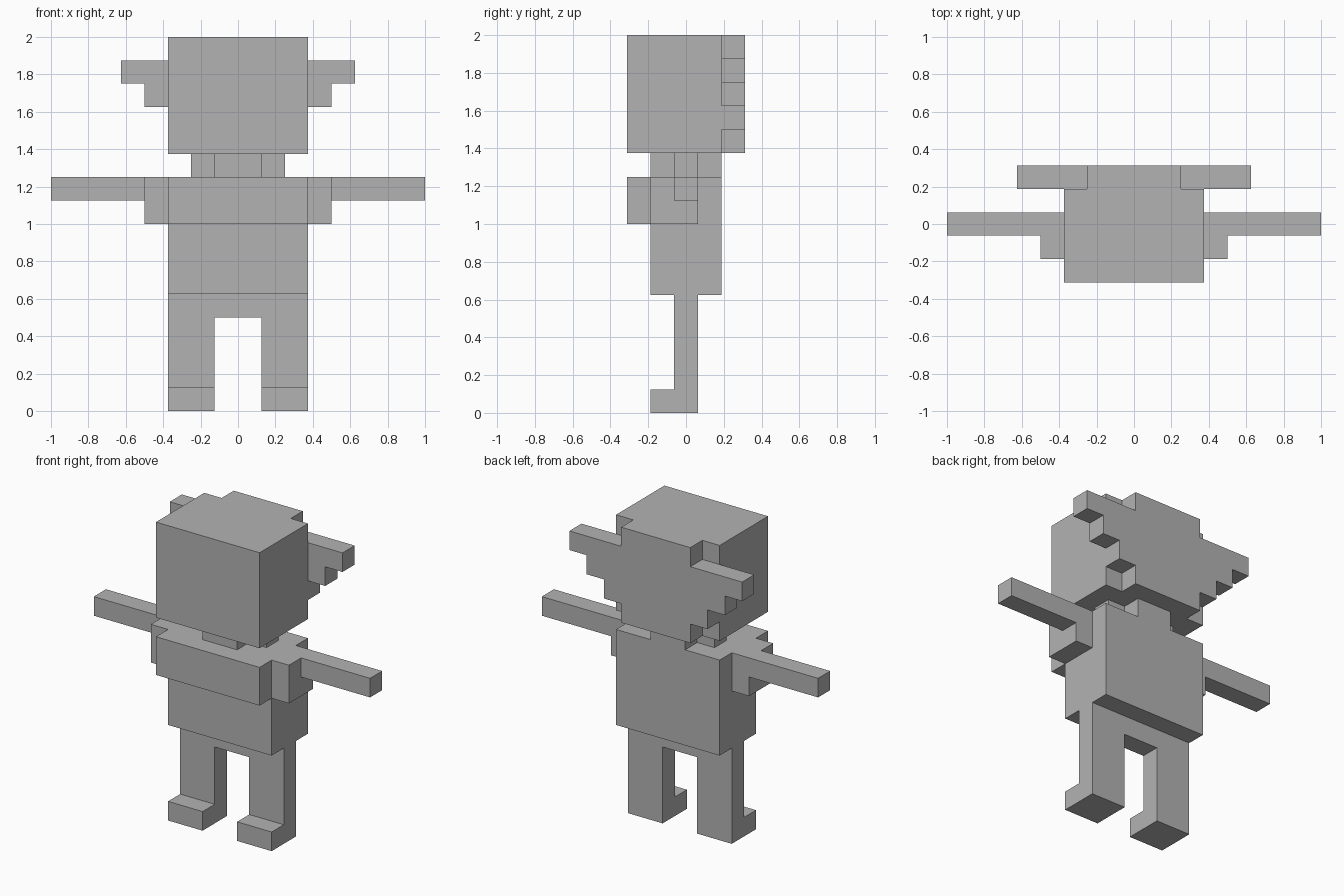
import bpy
import bmesh
from mathutils import Vector

if "Cube" in bpy.data.objects:
    bpy.data.objects.remove(bpy.data.objects["Cube"], do_unlink=True)

U = 0.125  # size of one block; all sizes below are in blocks

grey = bpy.data.materials.new("plain grey")
grey.use_nodes = True
grey.diffuse_color = (0.45, 0.45, 0.45, 1)
grey.node_tree.nodes["Principled BSDF"].inputs["Base Color"].default_value = grey.diffuse_color


def prism(name, outline, axis, low, high):
    """Extrude an outline along y (outline in x, z) or z (outline in x, y)."""
    bm = bmesh.new()
    if axis == "y":
        points = [Vector((a, low, b)) for a, b in outline]
        step = Vector((0, high - low, 0))
    else:
        points = [Vector((a, b, low)) for a, b in outline]
        step = Vector((0, 0, high - low))
    face = bm.faces.new([bm.verts.new(p * U) for p in points])
    result = bmesh.ops.extrude_face_region(bm, geom=[face])
    moved = [g for g in result["geom"] if isinstance(g, bmesh.types.BMVert)]
    bmesh.ops.translate(bm, verts=moved, vec=step * U)
    bmesh.ops.recalc_face_normals(bm, faces=bm.faces)
    mesh = bpy.data.meshes.new(name)
    bm.to_mesh(mesh)
    bm.free()
    mesh.materials.append(grey)
    obj = bpy.data.objects.new(name, mesh)
    bpy.context.scene.collection.objects.link(obj)
    return obj


def block(name, x, y, z):
    outline = [(x[0], z[0]), (x[1], z[0]), (x[1], z[1]), (x[0], z[1])]
    return prism(name, outline, "y", *y)


def mirrored(half):
    """Close a right-hand half outline with its mirror image across x = 0."""
    return half + [(-a, b) for a, b in reversed(half)]


# Head and the stepped panel behind it
block("head", (-3, 3), (-2.5, 1.5), (11, 16))
panel = [(2, 11)]
for width, z in ((3, 12), (4, 13), (5, 14), (2, 15)):
    panel += [(panel[-1][0], z), (width, z)]
panel.append((2, 16))
prism("back_of_head_panel", mirrored(panel), "y", 1.5, 2.5)

# Cross-shaped neck
neck = [(1, -1.5), (1, -0.5), (2, -0.5), (2, 0.5), (1, 0.5), (1, 1.5)]
prism("neck", mirrored(neck), "z", 10, 11)

# Torso and raised chest
block("torso", (-3, 3), (-1.5, 1.5), (5, 10))
block("chest", (-3, 3), (-2.5, -1.5), (8, 10))

# Hips and legs in one arch
prism("hips_and_legs", mirrored([(1, 4), (1, 0), (3, 0), (3, 5)]), "y", -0.5, 0.5)

# Shoulders, arms and feet on both sides
for side, sign in (("left", 1), ("right", -1)):
    def span(a, b):
        return sorted((sign * a, sign * b))
    block(side + "_shoulder", span(3, 4), (-1.5, 0.5), (8, 10))
    block(side + "_arm", span(4, 8), (-0.5, 0.5), (9, 10))
    block(side + "_foot", span(1, 3), (-1.5, -0.5), (0, 1))
